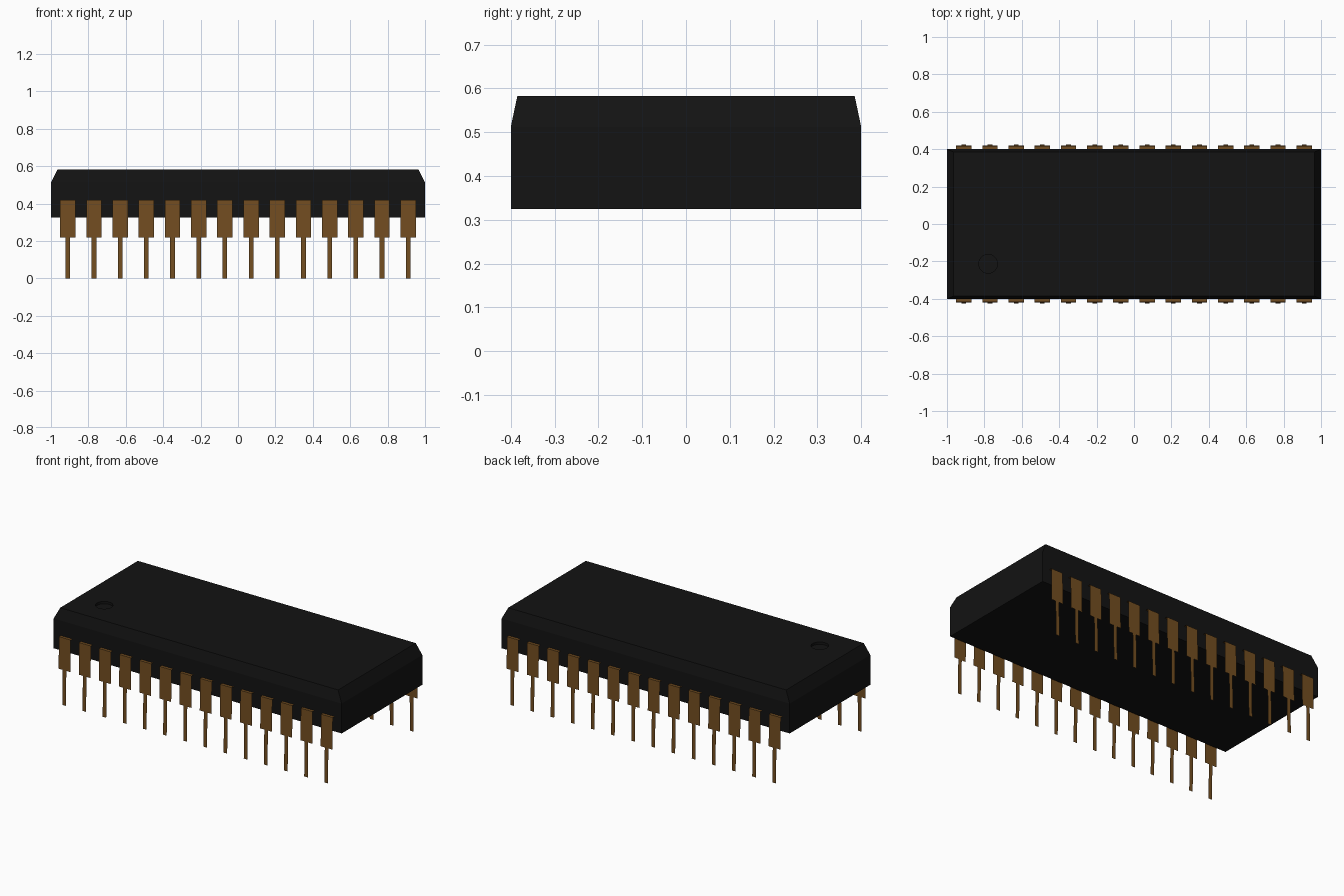
import bpy, bmesh

if "Cube" in bpy.data.objects:
    bpy.data.objects.remove(bpy.data.objects["Cube"])


def material(name, color):
    m = bpy.data.materials.new(name)
    m.diffuse_color = (*color, 1)
    m.use_nodes = True
    m.node_tree.nodes["Principled BSDF"].inputs["Base Color"].default_value = m.diffuse_color
    return m


def make(name, bm, mat=None):
    me = bpy.data.meshes.new(name)
    bm.to_mesh(me)
    bm.free()
    ob = bpy.data.objects.new(name, me)
    bpy.context.collection.objects.link(ob)
    if mat:
        me.materials.append(mat)
    return ob


black = material("black_plastic", (0.0065, 0.0065, 0.0065))
copper = material("copper", (0.17, 0.075, 0.015))

# Body: stacked rectangles, with a chamfered top
bm = bmesh.new()
rings = []
for hx, hy, z in [(1, 0.4, 0.325), (1, 0.4, 0.512), (0.965, 0.385, 0.583)]:
    rings.append([bm.verts.new((sx * hx, sy * hy, z))
                  for sx, sy in [(-1, -1), (1, -1), (1, 1), (-1, 1)]])
for lo, hi in zip(rings, rings[1:]):
    for i in range(4):
        j = (i + 1) % 4
        bm.faces.new((lo[i], lo[j], hi[j], hi[i]))
bm.faces.new(rings[0][::-1])
bm.faces.new(rings[-1])
body = make("chip_body", bm, black)

# Round orientation dimple cut into the top
bpy.ops.mesh.primitive_cylinder_add(vertices=32, radius=0.05, depth=0.1,
                                    location=(-0.78, -0.213, 0.568 + 0.05))
cutter = bpy.context.object
cutter.name = "dimple_cutter"
cutter.hide_render = True
cutter.data.materials.append(black)
mod = body.modifiers.new("dimple", 'BOOLEAN')
mod.operation = 'DIFFERENCE'
mod.solver = 'EXACT'
mod.object = cutter
bpy.context.view_layer.objects.active = body
bpy.ops.object.modifier_apply(modifier=mod.name)
bpy.data.objects.remove(cutter)

# Pins: thin bent sheet, wide shoulder above a narrow leg
COUNT, PITCH = 14, 0.14
WIDE, NARROW = 0.041, 0.0125
BENDS = [(0.398, 0.418), (0.418, 0.418), (0.421, 0.218), (0.425, 0.0)]


def pin_row(name, side):
    bm = bmesh.new()
    for k in range(COUNT):
        x = (k - (COUNT - 1) / 2) * PITCH

        def row(i, half):
            y, z = BENDS[i]
            return [bm.verts.new((x + dx, side * y, z))
                    for dx in (-half, -NARROW, NARROW, half)]
        a, b, c = (row(i, WIDE) for i in range(3))
        tip = [bm.verts.new((x + dx, side * BENDS[3][0], 0)) for dx in (-NARROW, NARROW)]
        quads = [(u[i], v[i], v[i + 1], u[i + 1])
                 for u, v in ((a, b), (b, c)) for i in range(3)]
        quads.append((c[1], tip[0], tip[1], c[2]))
        for q in quads:
            bm.faces.new(q if side < 0 else q[::-1])
    return make(name, bm, copper)


pin_row("front_pins", -1)
pin_row("back_pins", 1)
